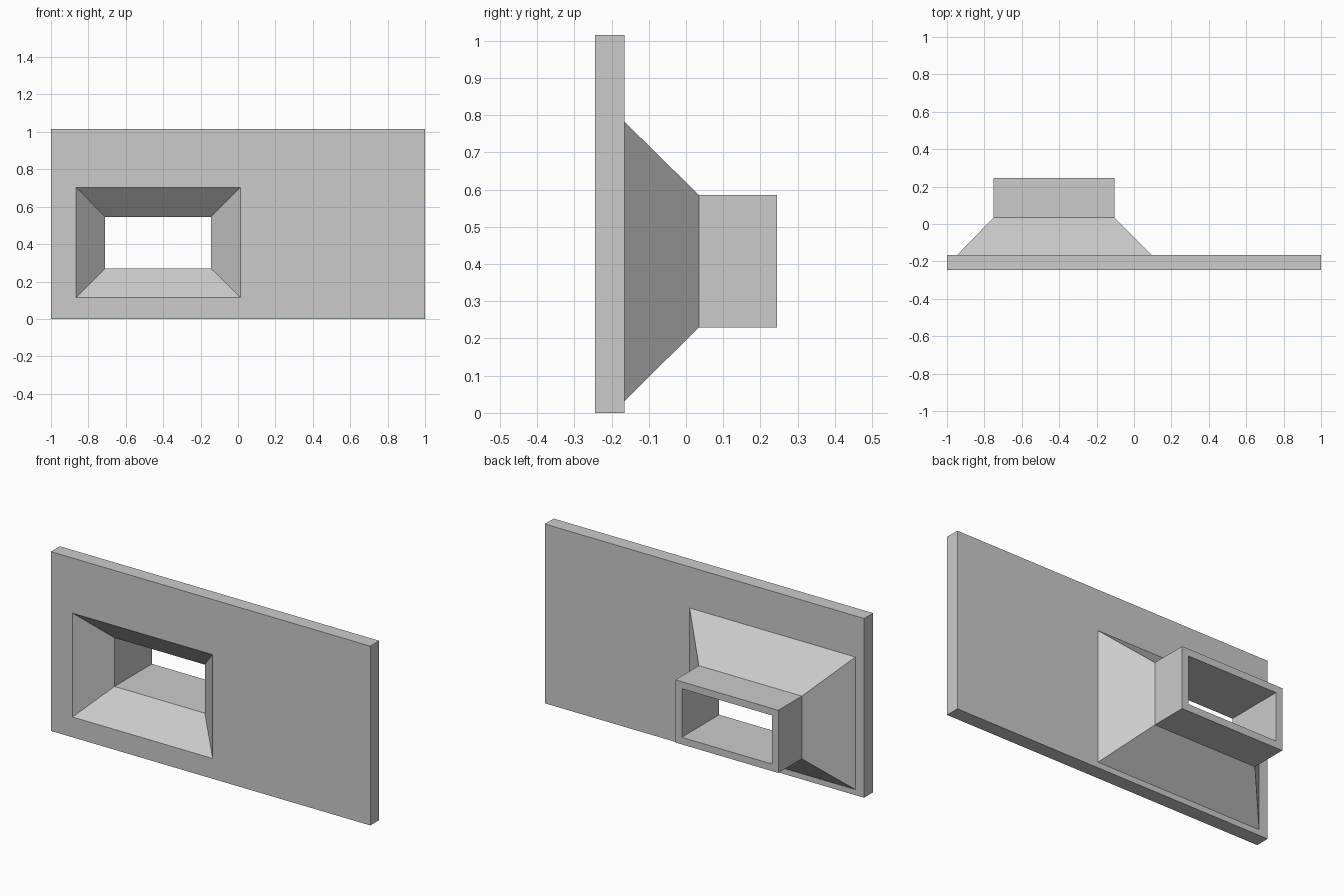
import bpy
import bmesh

cube = bpy.data.objects.get("Cube")
if cube:
    bpy.data.objects.remove(cube, do_unlink=True)

# Single plain grey material
grey = bpy.data.materials.new("light grey")
grey.use_nodes = True
colour = (0.6, 0.6, 0.6, 1)
grey.diffuse_color = colour
grey.node_tree.nodes["Principled BSDF"].inputs["Base Color"].default_value = colour


def rectangle(bm, y, left, right, bottom, top):
    """Four vertices of an upright rectangle at depth y."""
    corners = ((left, bottom), (right, bottom), (right, top), (left, top))
    return [bm.verts.new((x, y, z)) for x, z in corners]


# Depths of the wall plate, the flare and the square neck
front, plate_back, flare_end, neck_end = -0.245, -0.165, 0.035, 0.245
throat = -0.09

# Outlines shared by several sections
plate = (-1.0, 1.0, 0.0, 1.015)
neck_outer = (-0.75, -0.105, 0.23, 0.585)
neck_inner = (-0.71, -0.145, 0.27, 0.545)

# Sections run over the outside, then back through the opening
sections = [
    (front, *plate),
    (plate_back, *plate),
    (plate_back, -0.945, 0.093, 0.032, 0.782),
    (flare_end, *neck_outer),
    (neck_end, *neck_outer),
    (neck_end, *neck_inner),
    (throat, *neck_inner),
    (front, -0.865, 0.013, 0.115, 0.703),
]

# Join consecutive sections into one closed shell
bm = bmesh.new()
rings = [rectangle(bm, *section) for section in sections]
for i, ring in enumerate(rings):
    following = rings[(i + 1) % len(rings)]
    for k in range(4):
        n = (k + 1) % 4
        bm.faces.new((ring[k], ring[n], following[n], following[k]))
bmesh.ops.recalc_face_normals(bm, faces=bm.faces)

mesh = bpy.data.meshes.new("plate_with_flared_duct")
bm.to_mesh(mesh)
bm.free()
mesh.materials.append(grey)
duct = bpy.data.objects.new("plate_with_flared_duct", mesh)
bpy.context.collection.objects.link(duct)
